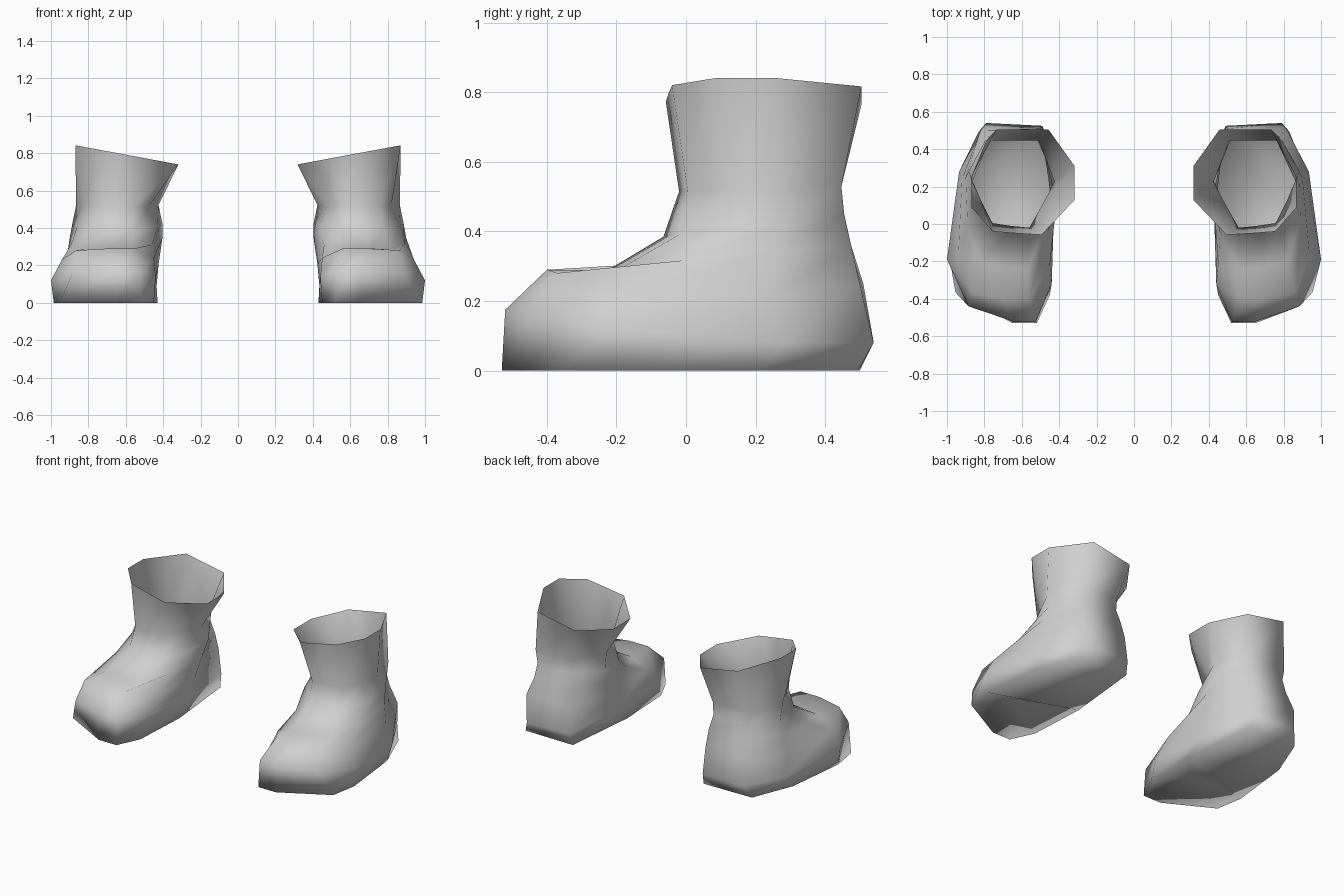
import bpy

# Each ring: height at front, height at back, sag of the sides, then nine (x, y) points:
# front inner, front middle, front outer, outer side x2, back outer, back inner, inner side x2
RINGS = [
    (0.0, 0.0, 0, [(.52, -.53), (.65, -.53), (.955, -.365), (.985, -.19), (.94, .22),
                   (.83, .495), (.48, .50), (.43, .0), (.45, -.38)]),
    (.175, .08, .03, [(.525, -.52), (.65, -.52), (.885, -.44), (1.0, -.19), (.935, .28),
                      (.79, .54), (.49, .525), (.435, .10), (.44, -.32)]),
    (.29, .25, .065, [(.56, -.40), (.70, -.40), (.865, -.37), (.94, -.18), (.92, .24),
                      (.82, .50), (.50, .51), (.425, .15), (.45, -.22)]),
    (.28, .36, -.012, [(.57, -.24), (.70, -.23), (.82, -.20), (.89, .0), (.90, .25),
                       (.78, .475), (.50, .475), (.405, .20), (.46, -.05)]),
    (.385, .45, 0, [(.56, -.065), (.68, -.05), (.78, -.02), (.86, .12), (.885, .28),
                    (.77, .455), (.52, .455), (.405, .27), (.43, .08)]),
    (.515, .53, 0, [(.56, -.02), (.66, -.01), (.757, .005), (.82, .13), (.865, .225),
                    (.79, .447), (.51, .447), (.425, .225), (.475, .13)]),
    (.74, .74, 0, [(.495, -.058), (.63, -.05), (.755, -.04), (.87, .09), (.87, .25),
                   (.735, .505), (.457, .505), (.318, .31), (.318, .128)]),
]
N = 9

grey = bpy.data.materials.new("plain_grey")
grey.diffuse_color = (0.63, 0.63, 0.63, 1)


def boot(name, side):
    verts, faces = [], []
    for k, (zf, zb, sag, pts) in enumerate(RINGS):
        ys = [p[1] for p in pts]
        lo, hi = min(ys), max(ys)
        for x, y in pts:
            t = (y - lo) / (hi - lo)
            z = zf + (zb - zf) * t - 4 * sag * t * (1 - t)
            if k == len(RINGS) - 1:          # cuff rim rises to the outside
                z += (x - .318) * .185
            verts.append((side * x, y, z))
    # walls of foot, ankle and open cuff
    for k in range(len(RINGS) - 1):
        a, b = k * N, (k + 1) * N
        for i in range(N):
            j = (i + 1) % N
            faces.append((a + i, a + j, b + j, b + i))
    # sole: flat heel and hollow toe
    centre = len(verts)
    verts.append((side * .70, -.30, .10))
    faces.append((7, 6, 5, 4, 3))
    toe = [7, 8, 0, 1, 2, 3, 7]
    for i, j in zip(toe, toe[1:]):
        faces.append((j, i, centre))
    # mirrored boot needs reversed winding
    if side < 0:
        faces = [f[::-1] for f in faces]
    me = bpy.data.meshes.new(name)
    me.from_pydata(verts, [], faces)
    me.materials.append(grey)
    for p in me.polygons:
        p.use_smooth = True
    me.update()
    ob = bpy.data.objects.new(name, me)
    bpy.context.collection.objects.link(ob)
    return ob


boot("boot_right", 1)
boot("boot_left", -1)
